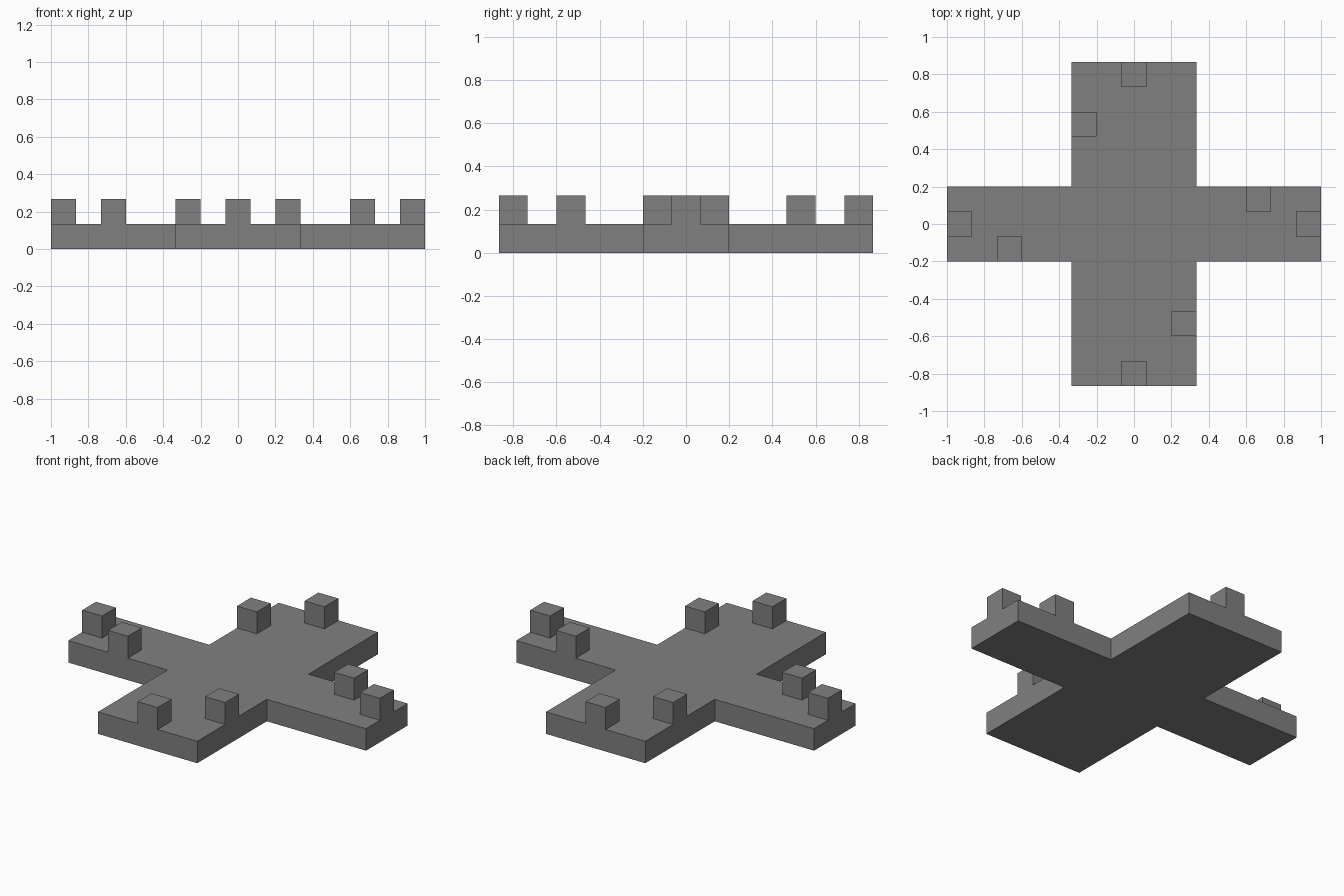
import bpy
import bmesh

if "Cube" in bpy.data.objects:
    bpy.data.objects.remove(bpy.data.objects["Cube"], do_unlink=True)

U = 1 / 15  # modelling grid step
THICK = 2 * U

grey = bpy.data.materials.new("mid_grey")
grey.use_nodes = True
colour = (0.216, 0.216, 0.216, 1)
grey.diffuse_color = colour
grey.node_tree.nodes["Principled BSDF"].inputs["Base Color"].default_value = colour


def extruded(name, outline, bottom, height):
    """Prism from a counter-clockwise outline in grid steps."""
    bm = bmesh.new()
    face = bm.faces.new([bm.verts.new((x * U, y * U, bottom)) for x, y in outline])
    result = bmesh.ops.extrude_face_region(bm, geom=[face], use_keep_orig=True)
    top = [v for v in result["geom"] if isinstance(v, bmesh.types.BMVert)]
    bmesh.ops.translate(bm, verts=top, vec=(0, 0, height))
    bmesh.ops.recalc_face_normals(bm, faces=bm.faces)
    mesh = bpy.data.meshes.new(name)
    bm.to_mesh(mesh)
    bm.free()
    mesh.materials.append(grey)
    obj = bpy.data.objects.new(name, mesh)
    bpy.context.collection.objects.link(obj)
    return obj


# Cross-shaped base: wide front-back bar and narrow side arms
quarter = [(15, -3), (15, 3), (5, 3), (5, 13), (-5, 13), (-5, 3)]
extruded("cross_base", quarter + [(-x, -y) for x, y in quarter], 0, THICK)

# Square posts, repeated with half-turn symmetry
posts = {"right_end": (-14, 0), "right_side": (-10, -2),
         "back_end": (0, 12), "back_side": (-4, 8)}
opposite = {"right": "left", "back": "front"}
for name, (x, y) in posts.items():
    arm, place = name.split("_")
    for label, s in ((arm, 1), (opposite[arm], -1)):
        cx, cy = x * s, y * s
        square = [(cx - 1, cy - 1), (cx + 1, cy - 1), (cx + 1, cy + 1), (cx - 1, cy + 1)]
        extruded(f"{label}_{place}_post", square, THICK, 2 * U)
